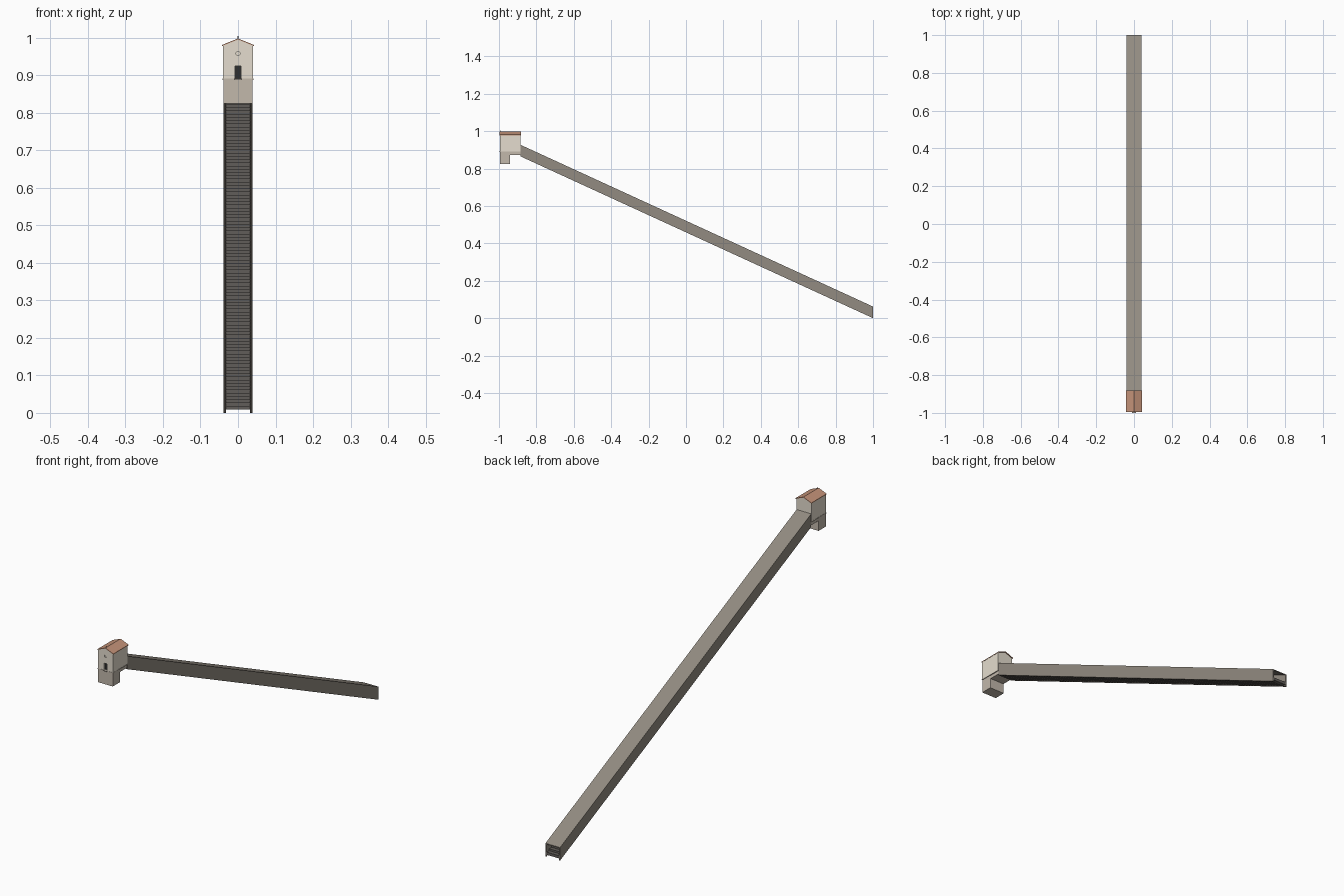
import bpy, bmesh, math
from mathutils import Matrix

if "Cube" in bpy.data.objects:
    bpy.data.objects.remove(bpy.data.objects["Cube"])


def material(name, r, g, b):
    m = bpy.data.materials.new(name)
    m.diffuse_color = (r, g, b, 1)
    m.use_nodes = True
    m.node_tree.nodes["Principled BSDF"].inputs["Base Color"].default_value = m.diffuse_color
    return m


PLASTER = material("plaster", 0.78, 0.72, 0.62)
STONE = material("stone", 0.54, 0.48, 0.41)
TILE = material("tile", 0.55, 0.29, 0.19)
GALLERY = material("gallery", 0.29, 0.26, 0.22)
STEP = material("step", 0.12, 0.11, 0.10)
DARK = material("dark", 0.03, 0.03, 0.03)


def finish(name, bm, mat):
    bmesh.ops.recalc_face_normals(bm, faces=bm.faces)
    me = bpy.data.meshes.new(name)
    bm.to_mesh(me)
    bm.free()
    ob = bpy.data.objects.new(name, me)
    bpy.context.collection.objects.link(ob)
    if mat:
        me.materials.append(mat)
    return ob


def box(name, x0, x1, y0, y1, z0, z1, mat):
    bm = bmesh.new()
    bmesh.ops.create_cube(bm, size=1, matrix=Matrix.Translation(
        ((x0 + x1) / 2, (y0 + y1) / 2, (z0 + z1) / 2)) @ Matrix.Diagonal((x1 - x0, y1 - y0, z1 - z0, 1)))
    return finish(name, bm, mat)


def prism(name, pts, axis, a, b, mat):
    """Extrude a profile along x (points are y, z) or y (points are x, z)."""
    bm = bmesh.new()
    place = (lambda p: (a, p[0], p[1])) if axis == 'x' else (lambda p: (p[0], a, p[1]))
    face = bm.faces.new([bm.verts.new(place(p)) for p in pts])
    ext = bmesh.ops.extrude_face_region(bm, geom=[face])
    move = (b - a, 0, 0) if axis == 'x' else (0, b - a, 0)
    bmesh.ops.translate(bm, vec=move, verts=[v for v in ext["geom"] if isinstance(v, bmesh.types.BMVert)])
    return finish(name, bm, mat)


def disc(name, y0, y1, z, r, mat):
    bm = bmesh.new()
    bmesh.ops.create_cone(bm, cap_ends=True, segments=8, radius1=r, radius2=r, depth=y1 - y0,
                          matrix=Matrix.Translation((0, (y0 + y1) / 2, z)) @ Matrix.Rotation(math.pi / 2, 4, 'X'))
    return finish(name, bm, mat)


# Sloping gallery
Y0, Y1, DROP, H, W, T = -0.885, 1.0, 0.865, 0.062, 0.0385, 0.006


def band(lo, hi):
    return [(Y0, DROP + lo), (Y1, lo), (Y1, hi), (Y0, DROP + hi)]


for side, s in (("left", -1), ("right", 1)):
    prism("gallery_wall_" + side, band(0, H - 0.004), 'x', s * W, s * (W - T), GALLERY)
prism("gallery_roof", band(H - 0.004, H), 'x', -W, W, GALLERY)

# Stair flight, open underneath and hidden between the walls
N = 100
run, rise = (Y1 - Y0) / N, DROP / N
step = box("stair_flight", -W + T, W - T, Y0, Y0 + run, DROP, DROP + rise + 0.004, STEP)
arr = step.modifiers.new("steps", 'ARRAY')
arr.count = N
arr.use_relative_offset = False
arr.use_constant_offset = True
arr.constant_offset_displace = (0, run, -rise)

# Upper house with gabled walls
F, B = -0.995, -0.885
house = prism("house_walls", [(-0.04, 0.89), (0.04, 0.89), (0.04, 0.979), (0, 0.995), (-0.04, 0.979)],
              'y', F, B, PLASTER)

# Door and round window recesses
cutters = [box("door_cutter", -0.0075, 0.0075, F - 0.01, F + 0.008, 0.892, 0.924, None),
           disc("window_cutter", F - 0.01, F + 0.005, 0.958, 0.006, None)]
for c in cutters:
    c.hide_render = True
    c.hide_viewport = True
    c.display_type = 'WIRE'
    mod = house.modifiers.new(c.name, 'BOOLEAN')
    mod.object = c
    mod.operation = 'DIFFERENCE'
    mod.solver = 'EXACT'
box("door", -0.0075, 0.0075, F + 0.007, F + 0.009, 0.892, 0.924, DARK)
disc("round_window", F + 0.004, F + 0.006, 0.958, 0.006, PLASTER)
box("door_sill", -0.010, 0.010, -1.0, F, 0.888, 0.892, STONE)

# Stone base, floor slab and string course
box("base", -0.0385, 0.0385, F, -0.94, 0.825, 0.889, STONE)
box("rear_floor", -0.037, 0.037, -0.94, B + 0.004, 0.872, 0.889, STONE)
box("string_course", -0.041, 0.041, F - 0.001, B, 0.888, 0.891, STONE)

# Tiled roof and finial
prism("house_roof", [(-0.042, 0.978), (0, 0.995), (0.042, 0.978), (0.042, 0.981), (0, 0.998), (-0.042, 0.981)],
      'y', F - 0.001, B + 0.004, TILE)
box("finial", -0.0008, 0.0008, F + 0.004, F + 0.0056, 0.995, 1.004, DARK)
